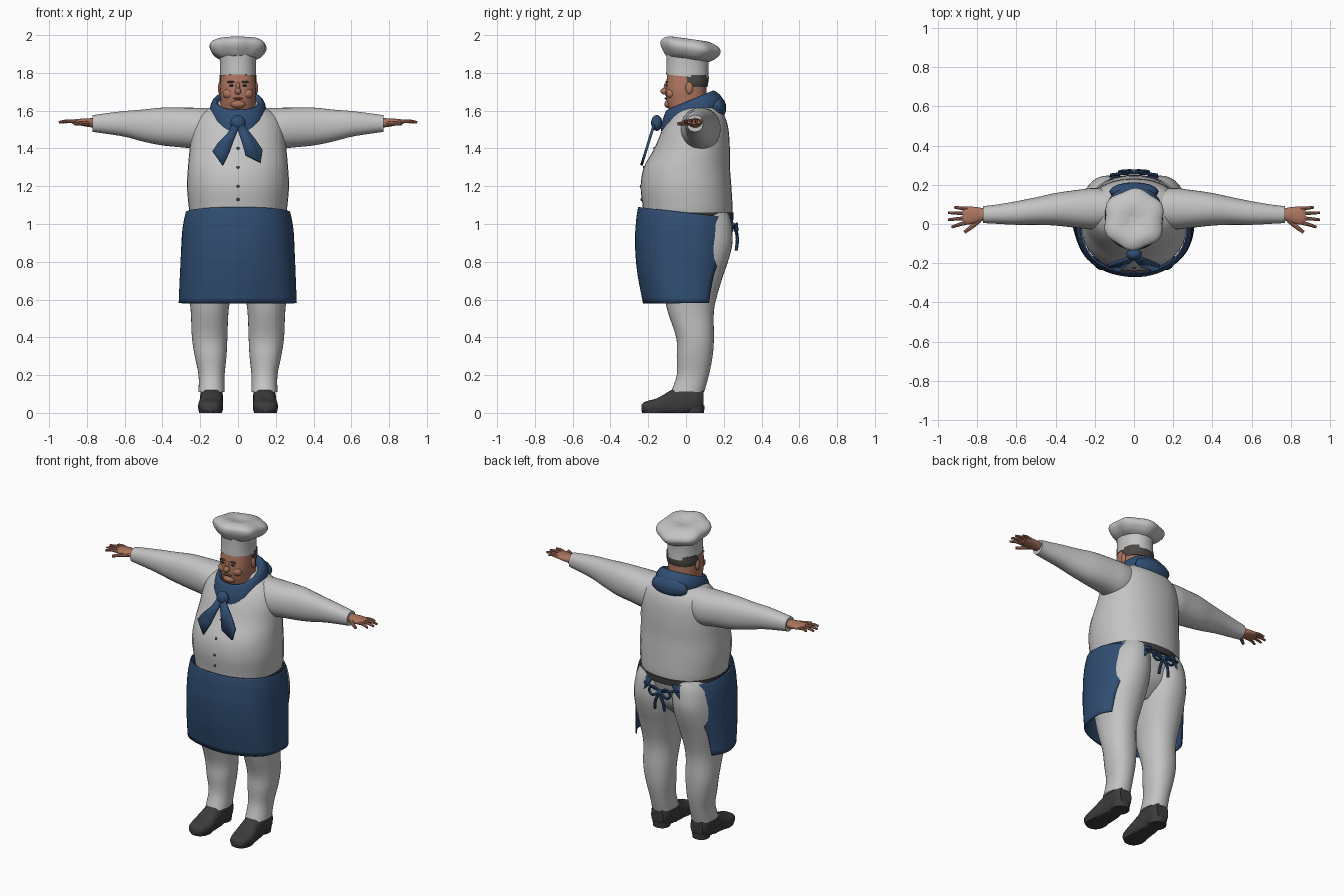
import bpy, bmesh
from math import sin, cos, pi, radians
from mathutils import Vector

if "Cube" in bpy.data.objects:
    bpy.data.objects.remove(bpy.data.objects["Cube"])


def material(name, r, g, b):
    m = bpy.data.materials.new(name)
    m.use_nodes = True
    m.diffuse_color = (r, g, b, 1)
    shader = m.node_tree.nodes["Principled BSDF"]
    shader.inputs["Base Color"].default_value = (r, g, b, 1)
    shader.inputs["Roughness"].default_value = .8
    return m


WHITE = material("white cloth", .55, .55, .55)
BLUE = material("navy cloth", .03, .075, .17)
SKIN = material("skin", .42, .18, .115)
DARK = material("dark leather", .045, .045, .045)
HAIR = material("grey hair", .07, .065, .06)
LIPS = material("lips", .25, .085, .065)


def finish(name, mesh, mat, mirror=False, thick=0):
    """Smooth the mesh, colour it and put it in the scene."""
    mesh.name = name
    mesh.materials.clear()
    mesh.materials.append(mat)
    mesh.shade_smooth()
    mesh.set_sharp_from_angle(angle=radians(42))
    ob = bpy.data.objects.new(name, mesh)
    bpy.context.collection.objects.link(ob)
    if thick:
        solid = ob.modifiers.new("thickness", 'SOLIDIFY')
        solid.thickness = thick
        solid.offset = 0
    if mirror:
        ob.modifiers.new("mirror", 'MIRROR').use_mirror_merge = False
    return ob


def from_bmesh(name, bm, mat, **kw):
    bmesh.ops.recalc_face_normals(bm, faces=bm.faces)
    mesh = bpy.data.meshes.new(name)
    bm.to_mesh(mesh)
    bm.free()
    return finish(name, mesh, mat, **kw)


def smooth_rows(rows, steps=4):
    """Catmull-Rom interpolation through rows of numbers."""
    out = []
    last = len(rows) - 1
    for i in range(last):
        a, b, c, d = (Vector(rows[min(max(i + k, 0), last)]) for k in (-1, 0, 1, 2))
        for s in range(steps):
            t = s / steps
            out.append(b + (c - a) * t / 2 + (a * 2 - b * 5 + c * 4 - d) * t * t / 2
                       + (b * 3 - a - c * 3 + d) * t ** 3 / 2)
    return out + [Vector(rows[-1])]


def oval(a, p):
    """Point on a unit superellipse, starting from the front."""
    x, y = sin(a), -cos(a)
    k = (abs(x) ** p + abs(y) ** p) ** (-1 / p)
    return x * k, y * k


def loft(name, rings, mat, axis='z', p=2.2, tilt=0, lobes=0, n=32, mirror=False):
    """Skin rings of (position, centre u, centre v, radius u, radius v)."""
    bm = bmesh.new()
    loops = []
    for t, cu, cv, ru, rv in smooth_rows(rings):
        loop = []
        for i in range(n):
            a = 2 * pi * i / n
            u, v = oval(a, p)
            k = 1 + lobes * cos(6 * a + .5)
            u, v = u * ru * k, v * rv * k
            if axis == 'z':
                co = (cu + u, cv + v, t + tilt * v)
            elif axis == 'x':
                co = (t, cu + u, cv + v)
            else:
                co = (cu + u, t, max(cv + v, 0))
            loop.append(bm.verts.new(co))
        loops.append(loop)
    for lo, hi in zip(loops, loops[1:]):
        for i in range(n):
            j = (i + 1) % n
            bm.faces.new((lo[i], lo[j], hi[j], hi[i]))
    bm.faces.new(loops[0])
    bm.faces.new(loops[-1])
    return from_bmesh(name, bm, mat, mirror=mirror)


def ball(name, loc, size, mat, mirror=False):
    bm = bmesh.new()
    bmesh.ops.create_uvsphere(bm, u_segments=16, v_segments=10, radius=1)
    bmesh.ops.scale(bm, vec=size, verts=bm.verts)
    bmesh.ops.translate(bm, vec=loc, verts=bm.verts)
    return from_bmesh(name, bm, mat, mirror=mirror)


def tube(name, points, radius, mat, taper=1, mirror=False):
    curve = bpy.data.curves.new(name, 'CURVE')
    curve.dimensions = '3D'
    curve.bevel_depth = radius
    curve.bevel_resolution = 2
    curve.use_fill_caps = True
    path = smooth_rows(points)
    spline = curve.splines.new('POLY')
    spline.points.add(len(path) - 1)
    for i, co in enumerate(path):
        spline.points[i].co = (*co, 1)
        spline.points[i].radius = 1 + (taper - 1) * i / (len(path) - 1)
    temp = bpy.data.objects.new(name, curve)
    bpy.context.collection.objects.link(temp)
    graph = bpy.context.evaluated_depsgraph_get()
    mesh = bpy.data.meshes.new_from_object(temp.evaluated_get(graph))
    bpy.data.objects.remove(temp)
    return finish(name, mesh, mat, mirror=mirror)


def drape(name, rows, mat, inset=0, limit=180, n=48):
    """Open cloth wall of (z, centre y, radius x, radius y, half angle)."""
    bm = bmesh.new()
    loops = []
    for z, cy, rx, ry, half in smooth_rows(rows):
        loop = []
        low = (1.09 - z) * 2
        for i in range(n + 1):
            a = radians(min(half, limit)) * (2 * i / n - 1)
            x, y = oval(a, 2.2)
            fold = 1 + .012 * low * sin(7 * a + 1) - inset
            drop = .03 * (1 - cos(a)) * (1 - low)
            loop.append(bm.verts.new((x * rx * fold, cy + y * ry * fold, z - drop)))
        loops.append(loop)
    for lo, hi in zip(loops, loops[1:]):
        for i in range(n):
            bm.faces.new((lo[i], lo[i + 1], hi[i + 1], hi[i]))
    return from_bmesh(name, bm, mat, thick=.007)


# Jacket body, sleeves and buttons
loft("jacket", [(1.055, 0, .01, .255, .235), (1.1, 0, .008, .262, .238), (1.2, 0, 0, .27, .24),
                (1.3, 0, .005, .265, .228), (1.4, 0, .032, .256, .2), (1.5, 0, .05, .245, .175),
                (1.57, 0, .06, .215, .145), (1.62, 0, .06, .14, .11), (1.65, 0, .05, .1, .09)], WHITE)
loft("sleeves", [(.1, .08, 1.51, .09, .105), (.2, .078, 1.505, .105, .11), (.28, .077, 1.51, .098, .106),
                 (.4, .075, 1.516, .083, .1), (.5, .066, 1.521, .07, .085), (.6, .056, 1.53, .06, .068),
                 (.7, .05, 1.532, .049, .054), (.77, .048, 1.532, .043, .044)], WHITE, 'x', mirror=True)
loft("jacket_collar", [(1.57, 0, .04, .13, .12), (1.62, 0, .03, .118, .112),
                       (1.64, 0, .025, .105, .105)], WHITE, tilt=.3)
for z, y in ((1.4, -.168), (1.3, -.223), (1.2, -.24), (1.13, -.236)):
    ball("button", (0, y, z), (.008, .005, .008), HAIR)

# Hands with fingers and thumb
loft("palms", [(.76, .05, 1.535, .028, .026), (.8, .046, 1.537, .04, .022),
               (.85, .043, 1.54, .046, .016), (.875, .042, 1.54, .04, .011)], SKIN, 'x', n=20, mirror=True)
for y, tip, reach in ((.078, .085, .915), (.054, .058, .948), (.03, .022, .948), (.008, -.016, .93)):
    mid = ((.86 + reach) / 2, (y + tip) / 2, 1.545)
    tube("finger", [(.85, y, 1.54), mid, (reach, tip, 1.538)], .011, SKIN, .6, True)
tube("thumb", [(.79, .02, 1.535), (.825, -.012, 1.533), (.865, -.042, 1.53)], .014, SKIN, .6, True)

# Trousers and belt
loft("trouser_legs", [(.11, .14, .008, .069, .088), (.2, .14, .036, .069, .085), (.3, .145, .046, .084, .095),
                      (.4, .15, .048, .094, .1), (.55, .15, .024, .101, .125), (.7, .146, .03, .125, .158),
                      (.8, .14, .04, .136, .182), (.9, .136, .05, .136, .196), (1, .125, .04, .135, .2),
                      (1.06, .1, .03, .14, .195)], WHITE, mirror=True)
loft("hips", [(.78, 0, .01, .1, .1), (.86, 0, .01, .23, .18), (.95, 0, .015, .258, .2),
              (1.03, 0, .012, .256, .225), (1.07, 0, .01, .25, .23)], WHITE)
loft("belt", [(1.022, 0, .012, .262, .239), (1.06, 0, .012, .262, .239)], DARK)

# Shoes with flat soles and heels
loft("shoes", [(-.235, .147, .026, .026, .018), (-.215, .147, .03, .052, .03), (-.15, .145, .034, .066, .045),
               (-.07, .141, .05, .06, .075), (0, .14, .07, .06, .08), (.06, .14, .075, .059, .07),
               (.093, .14, .075, .042, .05)], DARK, 'y', p=2.6, mirror=True)
loft("soles", [(0, .145, -.16, .06, .072), (.016, .145, -.16, .064, .076)], DARK, mirror=True)
loft("heels", [(0, .14, .045, .05, .05), (.04, .14, .045, .054, .054)], DARK, mirror=True)

# Apron, open at the back and tied with a bow
apron = [(1.09, 0, .273, .25, 165), (1.04, 0, .284, .258, 161), (.98, 0, .292, .263, 152),
         (.9, -.002, .296, .264, 139), (.75, -.004, .302, .25, 126), (.58, 0, .308, .222, 122)]
drape("apron", apron, BLUE)
drape("apron_lining", apron[3:], DARK, inset=.05, limit=16)
tube("apron_strings", [(.12, .25, 1.0), (.05, .258, .985), (0, .26, .975)], .008, BLUE, mirror=True)
tube("bow_loops", [(0, .262, .975), (.05, .268, 1.0), (.075, .266, .97), (.05, .27, .945), (0, .264, .97)],
     .008, BLUE, mirror=True)
tube("bow_tails", [(0, .264, .97), (.025, .272, .92), (.035, .266, .86)], .009, BLUE, mirror=True)
ball("bow_knot", (0, .265, .972), (.017, .014, .017), BLUE)

# Head and face
loft("head", [(1.57, 0, .03, .1, .1), (1.62, 0, .012, .093, .106), (1.66, 0, .003, .093, .108),
              (1.7, 0, 0, .096, .108), (1.75, 0, .002, .094, .106), (1.81, 0, .006, .088, .102)], SKIN, p=2.4)
ball("nose", (0, -.113, 1.703), (.017, .022, .018), SKIN)
ball("nose_bridge", (0, -.103, 1.725), (.011, .015, .026), SKIN)
ball("chin", (0, -.085, 1.635), (.042, .03, .024), SKIN)
ball("cheeks", (.048, -.08, 1.69), (.032, .025, .028), SKIN, True)
ball("ears", (.096, .018, 1.72), (.011, .02, .032), SKIN, True)
ball("eyes", (.036, -.103, 1.733), (.013, .006, .005), DARK, True)
ball("eyebrows", (.038, -.103, 1.752), (.021, .007, .005), HAIR, True)
ball("mouth", (0, -.107, 1.664), (.028, .007, .005), LIPS)
loft("hair", [(1.725, 0, .03, .092, .083), (1.75, 0, .032, .097, .086), (1.79, 0, .032, .096, .085)], HAIR)

# Tall hat with a puffed, lobed crown
loft("hat_band", [(1.78, 0, .008, .097, .113), (1.84, 0, .008, .095, .111), (1.9, 0, .01, .098, .113)],
     WHITE, tilt=-.1)
loft("hat_crown", [(1.875, 0, .01, .098, .112), (1.893, 0, .018, .128, .132), (1.925, 0, .024, .15, .152),
                   (1.955, 0, .022, .145, .146), (1.976, 0, .018, .11, .11), (1.98, 0, .015, .07, .07),
                   (1.97, 0, .015, .02, .02)], WHITE, tilt=-.14, lobes=.045, n=48)

# Neckerchief: collar roll, back flap, knot and two tails
loft("neckerchief", [(1.56, 0, .032, .146, .164), (1.6, 0, .032, .15, .16), (1.64, 0, .025, .138, .138),
                     (1.655, 0, .02, .118, .118), (1.63, 0, .02, .098, .1)], BLUE, tilt=.42)
ball("neckerchief_flap", (0, .165, 1.615), (.125, .048, .062), BLUE)
ball("neckerchief_knot", (0, -.155, 1.535), (.04, .03, .042), BLUE)
tails = {"right_tail": [(-.018, 1.545), (-.055, 1.48), (-.105, 1.43), (-.135, 1.385), (-.08, 1.31),
                        (-.045, 1.38), (-.02, 1.45), (.005, 1.51)],
         "left_tail": [(-.005, 1.51), (.022, 1.43), (.04, 1.365), (.12, 1.325), (.13, 1.39),
                       (.09, 1.45), (.05, 1.5), (.018, 1.545)]}
for name, outline in tails.items():
    bm = bmesh.new()
    bm.faces.new([bm.verts.new((x, -.168 - .31 * (1.53 - z), z)) for x, z in outline])
    from_bmesh(name, bm, BLUE, thick=.014)
